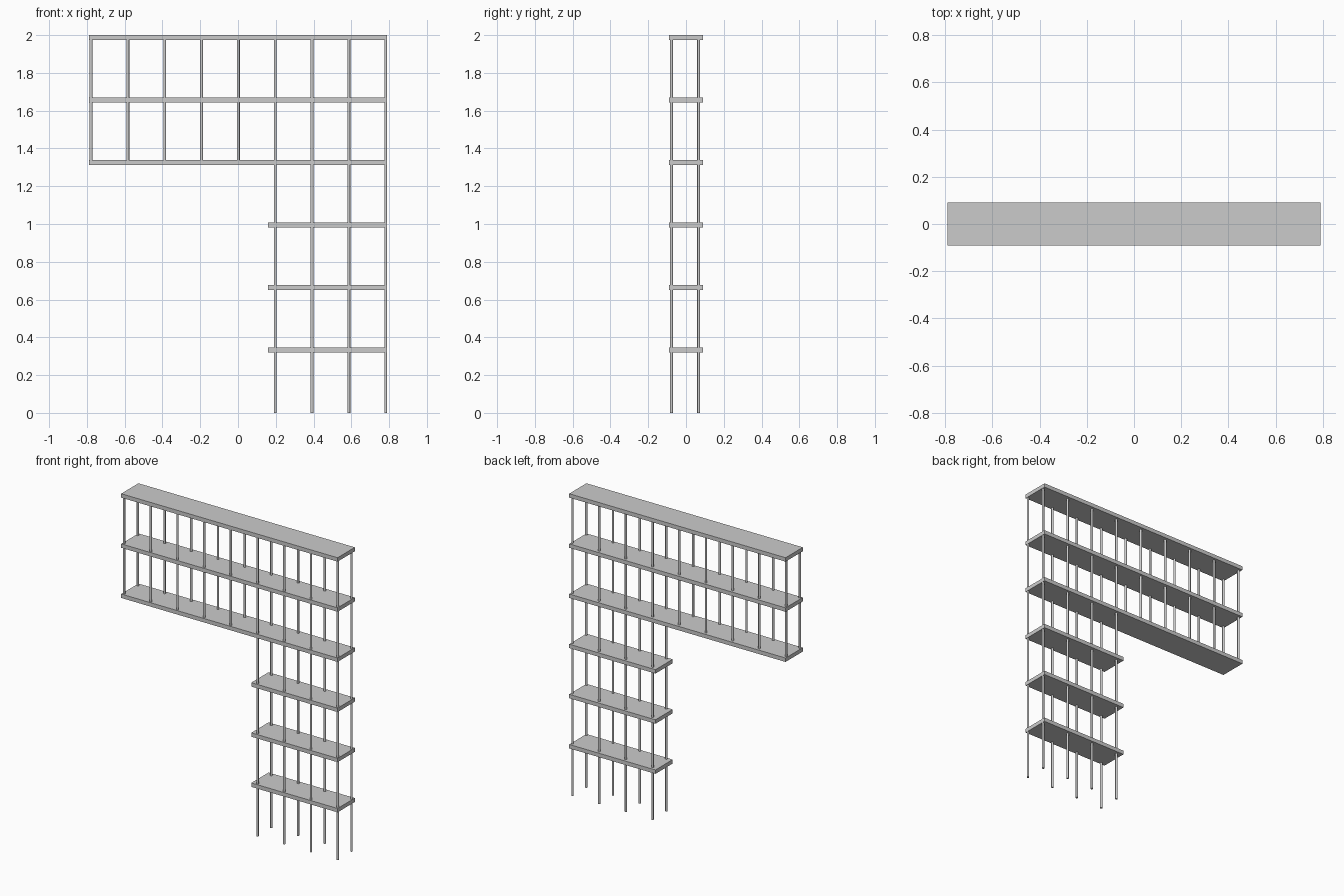
import bpy

PITCH_Z, THICK = 0.331, 0.026      # storey height and slab thickness
PITCH_X, FIRST_X = 0.195, -0.778   # column grid
RADIUS = 0.0075
ROWS = {"front": -0.077, "back": 0.067}

cube = bpy.data.objects.get("Cube")
if cube:
    bpy.data.objects.remove(cube)

grey = bpy.data.materials.new("light grey")
grey.use_nodes = True
colour = (0.6, 0.6, 0.6, 1)
grey.diffuse_color = colour
grey.node_tree.nodes["Principled BSDF"].inputs["Base Color"].default_value = colour


def finish(name):
    obj = bpy.context.object
    obj.name = name
    obj.data.materials.append(grey)
    return obj


def slab(name, x0, x1, top):
    bpy.ops.mesh.primitive_cube_add(size=1, location=((x0 + x1) / 2, 0, top - THICK / 2))
    obj = finish(name)
    obj.scale = (x1 - x0, 0.18, THICK)
    bpy.ops.object.transform_apply(location=False, rotation=False, scale=True)


def column(name, x, y, z0, z1):
    bpy.ops.mesh.primitive_cylinder_add(vertices=16, radius=RADIUS, depth=z1 - z0,
                                        location=(x, y, (z0 + z1) / 2))
    finish(name)
    bpy.ops.object.shade_smooth_by_angle()


# Floor slabs: three short lower floors, three long upper ones
tops = [2 - PITCH_Z * (5 - level) for level in range(6)]
for level, top in enumerate(tops):
    slab(f"floor_slab_{level + 1}", 0.16 if level < 3 else -0.79, 0.79, top)

# Columns: the right-hand bays reach the ground, the others rest on the overhang
for i in range(9):
    base = 0 if i >= 5 else tops[3] - THICK / 2
    for row, y in ROWS.items():
        column(f"{row}_column_{i + 1}", FIRST_X + PITCH_X * i, y, base, 2 - THICK / 2)
